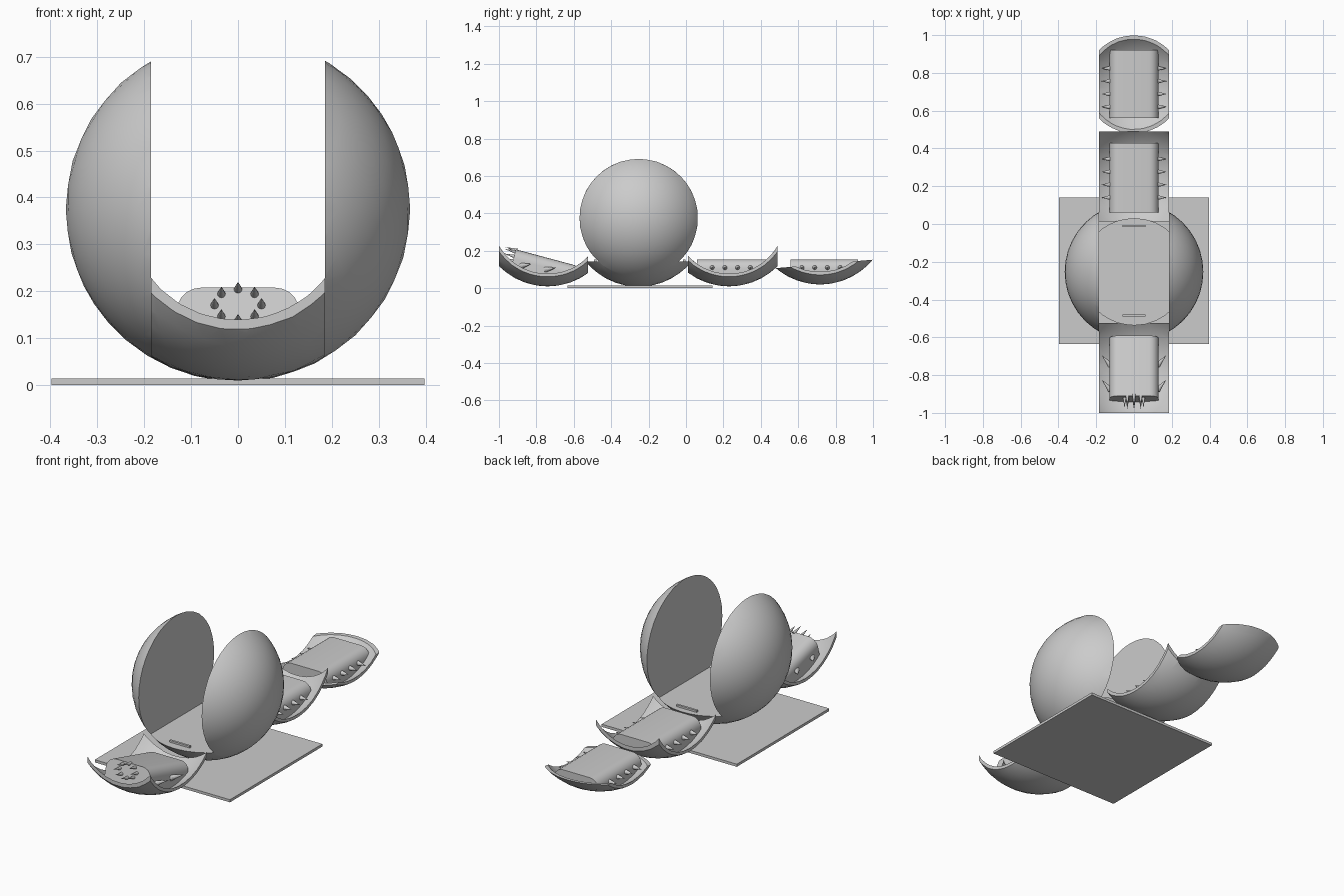
import bpy, bmesh
from math import radians, sin, cos, tau
from mathutils import Vector, Matrix

cube = bpy.data.objects.get("Cube")
if cube:
    bpy.data.objects.remove(cube, do_unlink=True)

R = 0.367           # ball radius
HALF = 0.185        # half width of the strip between the side halves
WALL = 0.014        # shell thickness
BALL = Vector((0, -0.253, 0.375))


def finish(name, bm, smooth=True):
    bmesh.ops.recalc_face_normals(bm, faces=bm.faces)
    mesh = bpy.data.meshes.new(name)
    bm.to_mesh(mesh)
    bm.free()
    obj = bpy.data.objects.new(name, mesh)
    bpy.context.collection.objects.link(obj)
    if smooth:
        shade(obj)
    return obj


def shade(obj):
    bpy.ops.object.select_all(action='DESELECT')
    obj.select_set(True)
    bpy.context.view_layer.objects.active = obj
    bpy.ops.object.shade_smooth_by_angle(angle=radians(25))


def ball(center, radius):
    bm = bmesh.new()
    bmesh.ops.create_icosphere(bm, subdivisions=4, radius=radius,
                               matrix=Matrix.Translation(center))
    return bm


def cut(bm, point, normal):
    """Remove everything on the normal's side of a plane and cap the cut."""
    geom = bm.verts[:] + bm.edges[:] + bm.faces[:]
    res = bmesh.ops.bisect_plane(bm, geom=geom, plane_co=point, plane_no=normal,
                                 clear_outer=True)
    edges = [e for e in res["geom_cut"] if isinstance(e, bmesh.types.BMEdge)]
    bmesh.ops.contextual_create(bm, geom=edges)


def boolean(obj, tool, operation):
    """Bake a boolean into the object and drop the tool."""
    mod = obj.modifiers.new("cut", 'BOOLEAN')
    mod.object, mod.operation, mod.solver = tool, operation, 'EXACT'
    tool.hide_render = True
    deps = bpy.context.evaluated_depsgraph_get()
    mesh = bpy.data.meshes.new_from_object(obj.evaluated_get(deps))
    obj.modifiers.clear()
    obj.data = mesh
    bpy.data.objects.remove(tool, do_unlink=True)
    shade(obj)


def box(name, size, center):
    bm = bmesh.new()
    bmesh.ops.create_cube(bm, size=1)
    bmesh.ops.scale(bm, vec=size, verts=bm.verts)
    bmesh.ops.translate(bm, vec=center, verts=bm.verts)
    return finish(name, bm, False)


def shell(name, center, planes):
    """Curved bowl cut from the ball, as wide as the strip."""
    bm = ball(center, R)
    for side in (-1, 1):
        cut(bm, (side * HALF, 0, 0), (side, 0, 0))
    for point, normal in planes:
        cut(bm, point, normal)
    obj = finish(name, bm)
    boolean(obj, finish("hollow", ball(center, R - WALL)), 'DIFFERENCE')


def pod(name, center, top_mid, length, tilt=0):
    """Block with rounded long top edges, seated in a bowl."""
    bm = bmesh.new()
    bmesh.ops.create_cube(bm, size=1)
    bmesh.ops.scale(bm, vec=(0.26, length, 0.2), verts=bm.verts)
    bmesh.ops.translate(bm, vec=(0, 0, -0.1), verts=bm.verts)
    edges = [e for e in bm.edges
             if all(v.co.z > -0.01 for v in e.verts)
             and abs(e.verts[0].co.x - e.verts[1].co.x) < 0.01]
    bmesh.ops.bevel(bm, geom=edges, offset=0.05, segments=5, profile=0.5,
                    affect='EDGES')
    place = Matrix.Translation(top_mid) @ Matrix.Rotation(tilt, 4, 'X')
    bmesh.ops.transform(bm, matrix=place, verts=bm.verts)
    obj = finish(name, bm)
    boolean(obj, finish("seat_ball", ball(center, R - WALL / 2)), 'INTERSECT')


def spike(name, base, direction, radius):
    d = Vector(direction)
    bm = bmesh.new()
    bmesh.ops.create_cone(bm, cap_ends=True, segments=12, radius1=radius,
                          radius2=0, depth=d.length)
    turn = d.to_track_quat('Z', 'Y').to_matrix().to_4x4()
    place = Matrix.Translation(Vector(base) + d * 0.5) @ turn
    bmesh.ops.transform(bm, matrix=place, verts=bm.verts)
    finish(name, bm)


# Base plate
box("base_plate", (0.794, 0.775, 0.014), (0, -0.247, 0.007))

# Two side halves of the ball
for side, label in ((-1, "right"), (1, "left")):
    bm = ball(BALL, R)
    cut(bm, (side * HALF, 0, 0), (-side, 0, 0))
    finish(label + "_half", bm)

# Flat floor strip between them, with a hinge bar at each end
bm = ball(BALL, R)
for side in (-1, 1):
    cut(bm, (side * HALF, 0, 0), (side, 0, 0))
cut(bm, (0, 0, 0.143), (0, 0, 1))
finish("floor_strip", bm)
for label, y in (("front", -0.485), ("back", -0.01)):
    box(label + "_hinge_bar", (0.12, 0.012, 0.016), (0, y, 0.145))

# Opened bowls: front, middle and back
front = Vector((0, -0.74, 0.377))
middle = Vector((0, 0.23, 0.377))
back = Vector((0, 0.717, 0.387))


def ends(y_min, y_max):
    return [((0, y_min, 0), (0, -1, 0)), ((0, y_max, 0), (0, 1, 0)),
            ((0, 0, 0.25), (0, 0, 1))]


shell("front_bowl", front, ends(-1, -0.525))
shell("middle_bowl", middle, ends(0.012, 0.49))
lean = radians(5)
up = Vector((0, -sin(lean), cos(lean)))
shell("back_bowl", back, [(back - up * 0.258, up)])

# Pods seated in the bowls
pod("front_pod", front, (0, -0.75, 0.165), 0.33, radians(-15))
pod("middle_pod", middle, (0, 0.245, 0.155), 0.37)
pod("back_pod", back, (0, 0.74, 0.155), 0.36)

# Spikes along the pod sides
for side, label in ((-1, "right"), (1, "left")):
    for i in range(4):
        for part, y in (("middle", 0.14), ("back", 0.62)):
            spike(f"{part}_{label}_spike_{i + 1}",
                  (side * 0.125, y + i * 0.068, 0.11), (side * 0.047, 0, 0), 0.013)
    for i, (y, z) in enumerate(((-0.75, 0.1), (-0.88, 0.12))):
        spike(f"front_{label}_spike_{i + 1}",
              (side * 0.123, y, z), (side * 0.047, 0.055, 0.01), 0.016)

# Ring of spikes on the front pod's end
for i in range(8):
    a = tau * i / 8
    dz = 0.034 * cos(a)
    spike(f"end_spike_{i + 1}", (0.05 * sin(a), -0.91 + dz * 0.26, 0.168 + dz),
          (0, -0.065, 0.018), 0.01)
